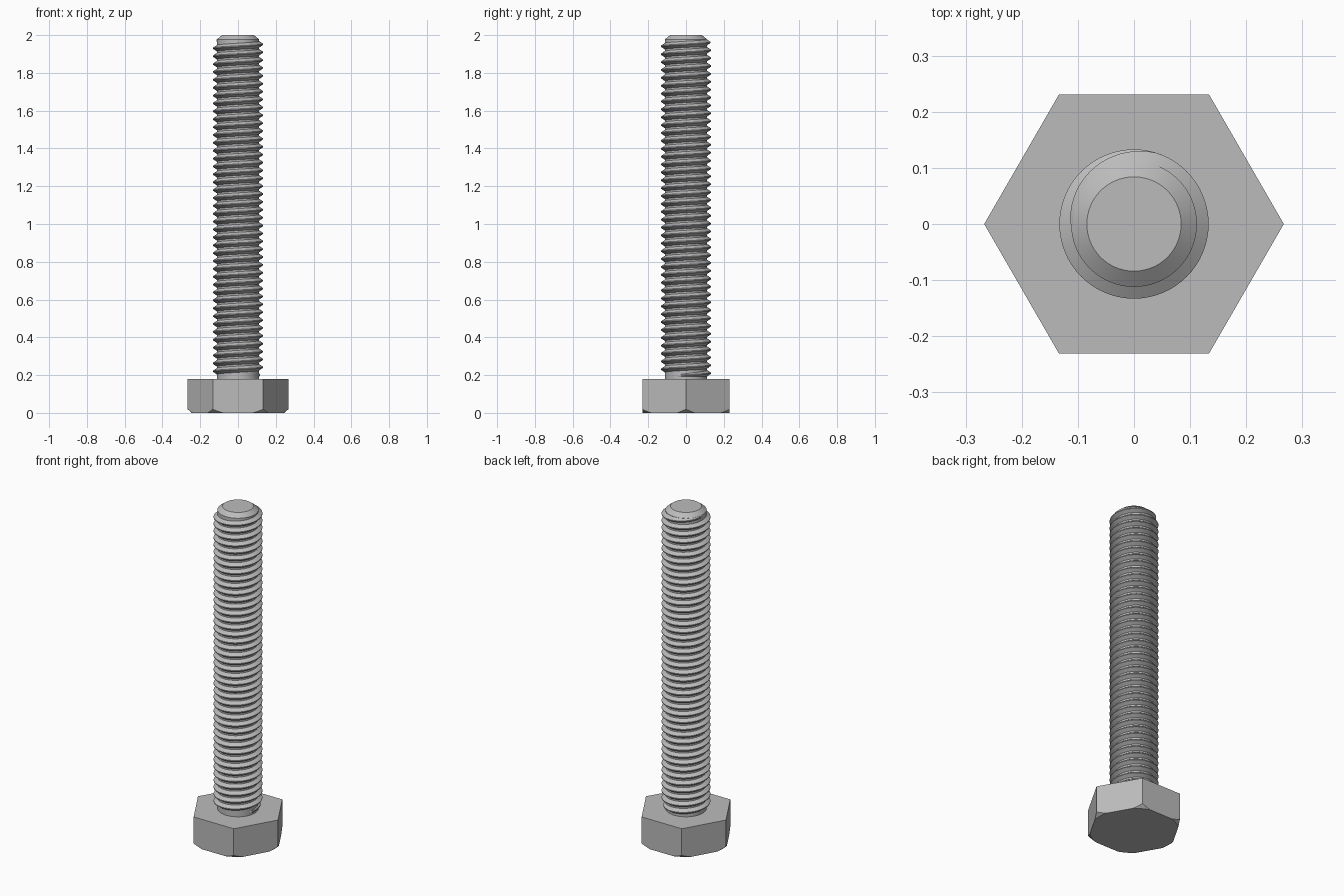
import bpy, bmesh, math
from math import sin, cos, pi, radians

cube = bpy.data.objects.get("Cube")
if cube:
    bpy.data.objects.remove(cube, do_unlink=True)

steel = bpy.data.materials.new("grey steel")
steel.use_nodes = True
GREY = (0.5, 0.5, 0.5, 1)
steel.diffuse_color = GREY
steel.node_tree.nodes["Principled BSDF"].inputs["Base Color"].default_value = GREY

HEAD_TOP, TOP = 0.18, 2.0
CORNER = 0.267
FLAT = CORNER * cos(radians(30))
MAJOR, MINOR, PITCH = 0.132, 0.112, 0.0417
SEG = 96


def polar(r, a, z):
    return (r * cos(a), r * sin(a), z)


def skin(name, rings, closed_rings, joined):
    """Bridge successive rings of points; cap the first and last ring."""
    bm = bmesh.new()
    vs = [[bm.verts.new(p) for p in ring] for ring in rings]
    n = len(vs[0])
    for a, b in zip(vs, vs[1:]):
        for i in range(n):
            j = (i + 1) % n
            bm.faces.new((a[i], a[j], b[j], b[i]))
    bm.faces.new(vs[0][::-1])
    bm.faces.new(vs[-1])
    if joined:
        bmesh.ops.remove_doubles(bm, verts=bm.verts, dist=1e-5)
    bmesh.ops.recalc_face_normals(bm, faces=bm.faces)
    mesh = bpy.data.meshes.new(name)
    bm.to_mesh(mesh)
    bm.free()
    mesh.materials.append(steel)
    ob = bpy.data.objects.new(name, mesh)
    bpy.context.collection.objects.link(ob)
    bpy.ops.object.select_all(action='DESELECT')
    ob.select_set(True)
    bpy.context.view_layer.objects.active = ob
    bpy.ops.object.shade_smooth_by_angle(angle=radians(25))
    return ob


# Hexagonal head, its lower corners turned off by a cone
CONE_R, CONE_SLOPE = 0.244, 0.85
angles = [2 * pi * i / SEG for i in range(SEG)]
hexagon = [FLAT / cos(a % (pi / 3) - pi / 6) for a in angles]
bottom = [polar(min(r, CONE_R), a, 0) for r, a in zip(hexagon, angles)]
chamfer = [polar(r, a, max(0, (r - CONE_R) * CONE_SLOPE)) for r, a in zip(hexagon, angles)]
top = [polar(r, a, HEAD_TOP) for r, a in zip(hexagon, angles)]
skin("hex_head", [bottom, chamfer, top], True, True)

# Shank core with a chamfered tip
profile = [(MINOR, HEAD_TOP - 0.01), (MINOR, TOP - 0.022), (0.084, TOP)]
skin("shank_core", [[polar(r, a, z) for a in angles] for r, z in profile], True, False)

# Helical thread ridge that fades into the core at both ends
STEPS = 64
START_Z, END_Z = 0.197, 1.972
count = int((END_Z - START_Z) / PITCH * STEPS)
fade = STEPS * 0.3
sections = []
for k in range(count + 1):
    a = pi - 2 * pi * (count - k) / STEPS
    z = END_Z - PITCH * (count - k) / STEPS
    f = min(1, k / fade, (count - k) / fade)
    crest = MINOR + 0.001 + (MAJOR - MINOR) * f
    root = MINOR - 0.003
    half = 0.004 + 0.0145 * (0.4 + 0.6 * f)
    sections.append([polar(root, a, z - half), polar(crest, a, z - 0.0025),
                     polar(crest, a, z + 0.0025), polar(root, a, z + half)])
skin("thread", sections, True, False)
